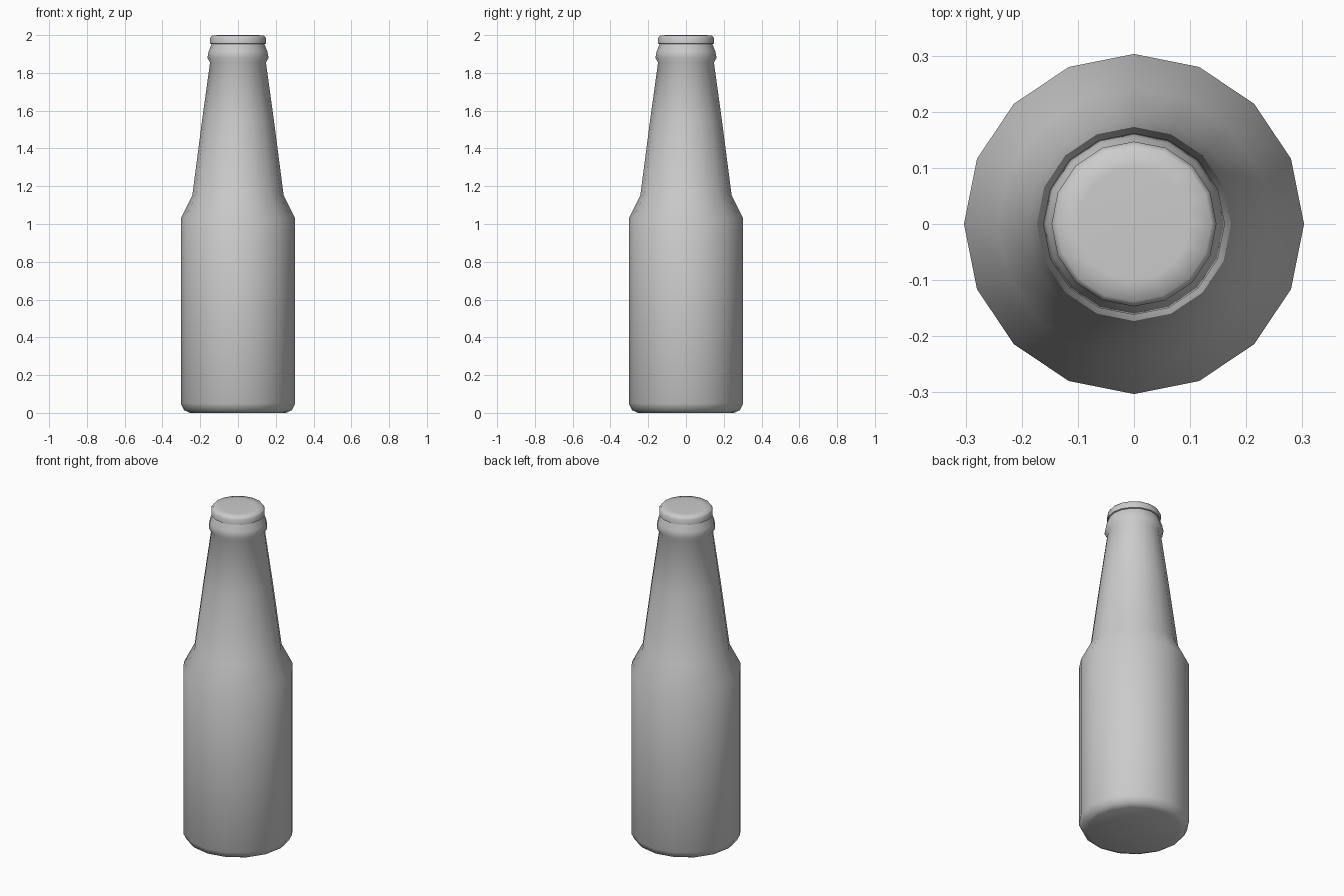
import bpy, bmesh, math

if "Cube" in bpy.data.objects:
    bpy.data.objects.remove(bpy.data.objects["Cube"])

SIDES = 16


def lathe(name, profile, angle):
    """Spin a list of (radius, height) points round z and close both ends."""
    bm = bmesh.new()
    rings = []
    for r, z in profile:
        rings.append([bm.verts.new((r * math.cos(2 * math.pi * i / SIDES),
                                    r * math.sin(2 * math.pi * i / SIDES), z))
                      for i in range(SIDES)])
    for a, b in zip(rings, rings[1:]):
        for i in range(SIDES):
            j = (i + 1) % SIDES
            bm.faces.new((a[i], a[j], b[j], b[i]))
    bm.faces.new(rings[0][::-1])
    bm.faces.new(rings[-1])
    mesh = bpy.data.meshes.new(name)
    bm.to_mesh(mesh)
    bm.free()
    obj = bpy.data.objects.new(name, mesh)
    bpy.context.collection.objects.link(obj)
    bpy.ops.object.select_all(action='DESELECT')
    obj.select_set(True)
    bpy.context.view_layer.objects.active = obj
    bpy.ops.object.shade_smooth_by_angle(angle=math.radians(angle))
    return obj


# Glass: rounded base, straight body, shoulder, tapered neck and lip
lathe("bottle_glass", [
    (0.255, 0.0), (0.285, 0.014), (0.303, 0.05),
    (0.303, 1.03), (0.242, 1.15), (0.19, 1.55), (0.148, 1.855),
    (0.162, 1.88), (0.155, 1.915), (0.141, 1.95), (0.136, 1.97),
], 65)

# Cap sitting over the lip
lathe("bottle_cap", [
    (0.140, 1.952), (0.147, 1.955), (0.147, 1.985), (0.138, 1.998), (0.10, 2.0),
], 65)
